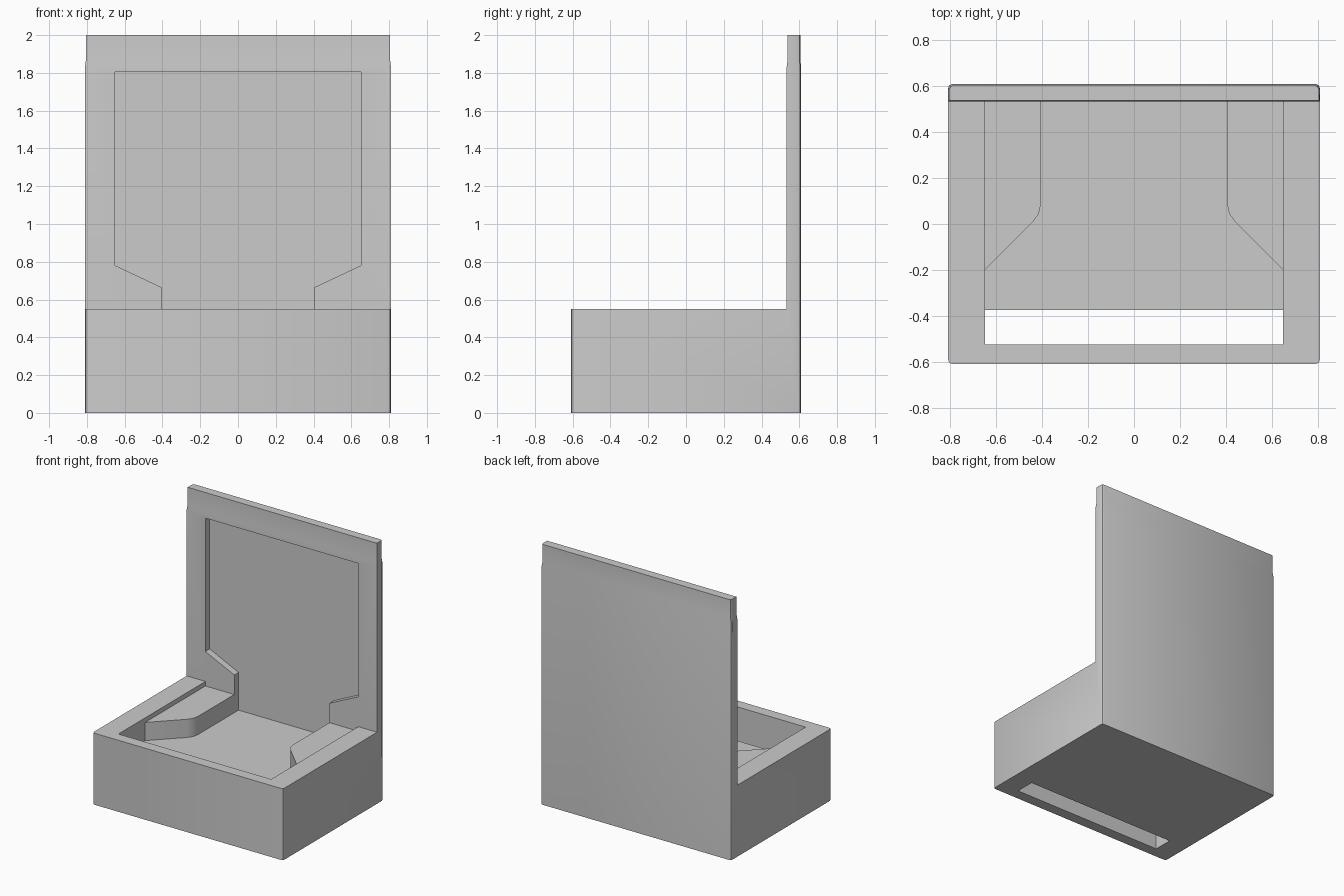
import bpy, bmesh
from mathutils import Vector

cube = bpy.data.objects.get("Cube")
if cube:
    bpy.data.objects.remove(cube, do_unlink=True)

grey = bpy.data.materials.new("plain grey")
grey.use_nodes = True
colour = (0.6, 0.6, 0.6, 1)
grey.diffuse_color = colour
grey.node_tree.nodes["Principled BSDF"].inputs["Base Color"].default_value = colour


def prism(name, outline, to_point, start, end):
    """Extrude a 2D outline from start to end; to_point places (u, v, w) in space."""
    bm = bmesh.new()
    face = bm.faces.new([bm.verts.new(to_point(u, v, start)) for u, v in outline])
    moved = bmesh.ops.extrude_face_region(bm, geom=[face])["geom"]
    shift = Vector(to_point(0, 0, end)) - Vector(to_point(0, 0, start))
    bmesh.ops.translate(bm, vec=shift, verts=[g for g in moved if isinstance(g, bmesh.types.BMVert)])
    bmesh.ops.recalc_face_normals(bm, faces=bm.faces)
    mesh = bpy.data.meshes.new(name)
    bm.to_mesh(mesh)
    bm.free()
    obj = bpy.data.objects.new(name, mesh)
    bpy.context.collection.objects.link(obj)
    mesh.materials.append(grey)
    return obj


def mirrored(half):
    return half + [(-u, v) for u, v in reversed(half)]


def along_x(u, v, w): return (w, u, v)
def along_y(u, v, w): return (u, w, v)
def along_z(u, v, w): return (u, v, w)


W, D, PANEL, RIM, FLOOR = 0.81, 0.61, 0.533, 0.55, 0.375

# Box and tall back panel as one side profile
side = [(-D, 0), (D, 0), (D, 1.83), (D - 0.005, 1.87), (D - 0.005, 2),
        (PANEL + 0.005, 2), (PANEL + 0.005, 1.87), (PANEL, 1.83), (PANEL, RIM), (-D, RIM)]
body = prism("box_with_back_panel", side, along_x, -W, W)

# Slightly narrower panel top and softened outer edges
bm = bmesh.new()
bm.from_mesh(body.data)
for v in bm.verts:
    if v.co.z > 1.85:
        v.co.x *= 0.994
corners = [e for e in bm.edges
           if abs(e.verts[0].co.z - e.verts[1].co.z) > 0.01
           and not all(abs(v.co.y - PANEL) < 0.01 for v in e.verts)]
bmesh.ops.bevel(bm, geom=corners, offset=0.018, segments=2, profile=0.5, affect='EDGES')
bm.to_mesh(body.data)
bm.free()

# Recesses to cut away
cavity = [(0.65, -0.525), (0.65, -0.2), (0.44, 0.01), (0.415, 0.045), (0.405, 0.09), (0.405, 0.56)]
recess = [(0.405, FLOOR), (0.405, 0.665), (0.65, 0.78), (0.65, 1.805)]
shelf = [(0.65, -0.3), (0.65, PANEL)]
slot = [(0.65, -0.525), (0.65, -0.375)]
cutters = [
    prism("cavity_cutter", mirrored(cavity), along_z, FLOOR, 0.6),
    prism("panel_recess_cutter", mirrored(recess), along_y, 0.5, 0.585),
    prism("side_shelf_cutter", mirrored(shelf), along_z, 0.515, 0.6),
    prism("bottom_slot_cutter", mirrored(slot), along_z, -0.1, 0.5),
]
bpy.context.view_layer.objects.active = body
for cutter in cutters:
    mod = body.modifiers.new(cutter.name, 'BOOLEAN')
    mod.operation = 'DIFFERENCE'
    mod.solver = 'EXACT'
    mod.object = cutter
    bpy.ops.object.modifier_apply(modifier=mod.name)
    bpy.data.objects.remove(cutter, do_unlink=True)

bpy.ops.object.select_all(action='DESELECT')
body.select_set(True)
bpy.ops.object.shade_smooth_by_angle(angle=0.5)
